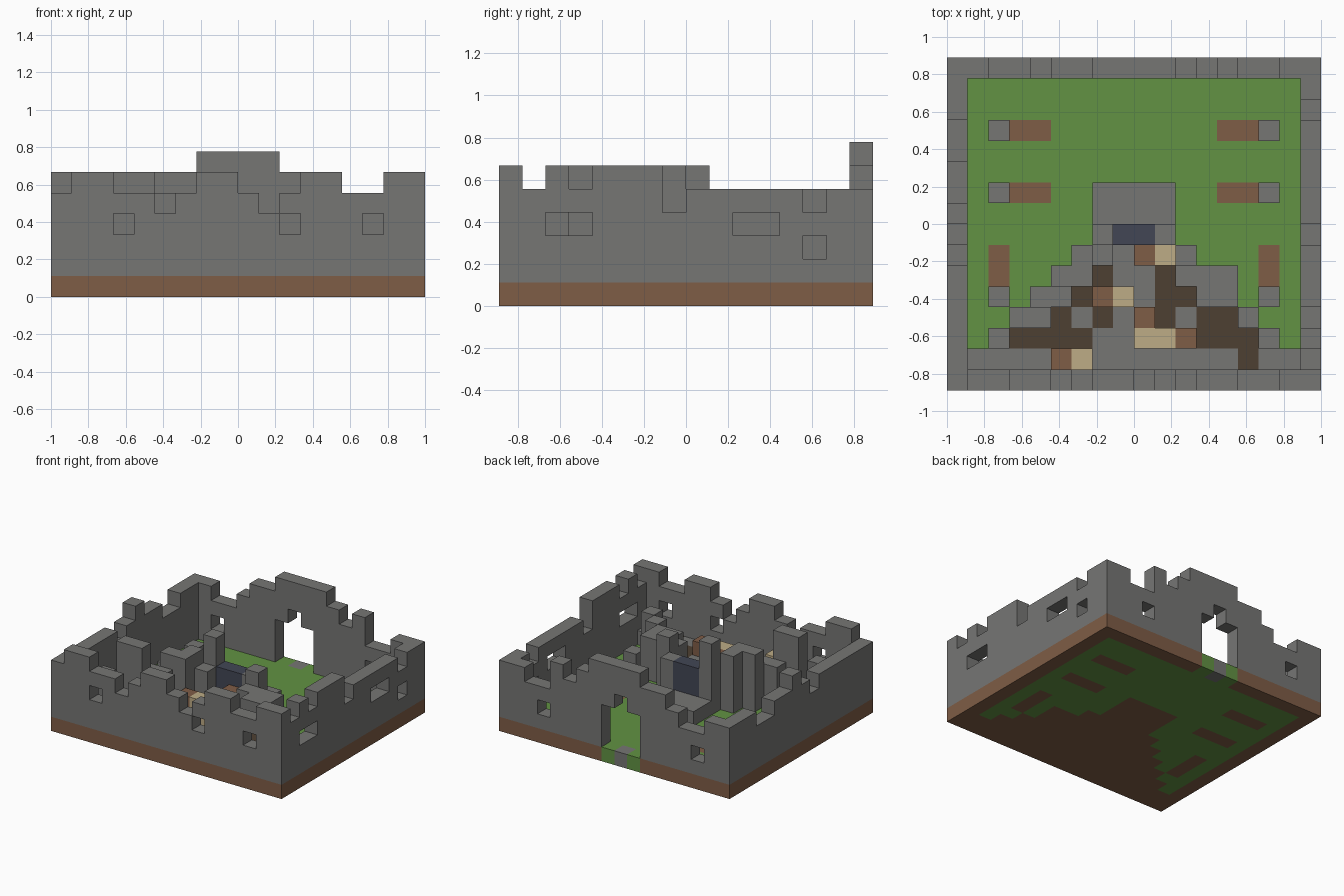
import bpy, bmesh
from mathutils import Vector

cube = bpy.data.objects.get("Cube")
if cube:
    bpy.data.objects.remove(cube)

NX, NY = 18, 16
U = 2 / NX

# Materials
def make_material(name, rgb):
    m = bpy.data.materials.new(name)
    m.use_nodes = True
    m.diffuse_color = (*rgb, 1)
    bsdf = next(n for n in m.node_tree.nodes if n.type == "BSDF_PRINCIPLED")
    bsdf.inputs["Base Color"].default_value = (*rgb, 1)
    bsdf.inputs["Roughness"].default_value = 1
    return m

MATS = {
    "stone": make_material("grey stone", (.18, .18, .175)),
    "grass": make_material("grass green", (.122, .288, .056)),
    "dirt": make_material("dirt brown", (.212, .109, .061)),
    "timber": make_material("dark timber", (.076, .051, .032)),
    "plank": make_material("pale plank", (.515, .413, .238)),
    "slate": make_material("blue slate", (.054, .061, .089)),
}

# Block grid: cell -> (part, material)
blocks = {}

def column(i, j, bottom, top, part, mat):
    for k in range(bottom, top):
        blocks[i, j, k] = (part, mat)

# Interior plan, listed from the front row to the back row
KEY = {
    "S": ("stone_floor", "stone", 2),
    "T": ("ruin_walls", "stone", 4),
    "U": ("ruin_walls", "stone", 5),
    "V": ("ruin_walls", "stone", 6),
    "H": ("headstones", "stone", 2),
    "D": ("timber_floor", "timber", 2),
    "B": ("brown_crates", "dirt", 3),
    "P": ("plank_crates", "plank", 3),
    "N": ("slate_panel", "slate", 4),
    "d": ("graves", "dirt", 1),
}
OPEN = "." * 16
PLAN = [
    "SSSSBPSSSSSSSDSS",
    ".TDDDDSSPPBDDDT.",
    "..VVDSDSBDSDDT..",
    ".H.TTDBPSDDTT.H.",
    ".d..UUDSSDTTT.d.",
    ".d...UTSBPU...d.",
    "......VNNT......",
    "......SSSS......",
    ".Hdd..SSSS..ddH.",
    OPEN, OPEN,
    ".Hdd........ddH.",
    OPEN, OPEN,
]

# Ground: dirt everywhere, grass where the yard is open
for i in range(NX):
    for j in range(NY):
        column(i, j, 0, 1, "ground", "dirt")
for j, row in enumerate(PLAN, 1):
    for i, letter in enumerate(row, 1):
        if letter == ".":
            column(i, j, 0, 1, "ground", "grass")
        else:
            part, mat, top = KEY[letter]
            column(i, j, 1, top, part, mat)

# Outer walls with broken tops
for j, (l, r) in enumerate(zip("5555554565544555", "6565666455555455")):
    column(0, j, 1, int(l), "right_side_wall", "stone")
    column(NX - 1, j, 1, int(r), "left_side_wall", "stone")
for i, (f, b) in enumerate(zip("566554566545665566", "554456677776564455")):
    column(i, 0, 1, int(f), "front_wall", "stone")
    column(i, NY - 1, 1, int(b), "back_wall", "stone")

# Window openings
windows = [(3, 0, 3), (11, 0, 3), (15, 0, 3), (2, 15, 2), (14, 15, 2),
           (17, 2, 3), (17, 3, 3), (17, 10, 3), (17, 11, 3), (17, 13, 2)]
for cell in windows:
    blocks.pop(cell, None)

# Gateway with a pointed top and a paved sill
for i, top in ((7, 4), (8, 5), (9, 4)):
    for k in range(1, top):
        blocks.pop((i, NY - 1, k), None)
    column(i, NY - 1, 0, 1, "ground", "stone" if i == 8 else "grass")

# Build one mesh per part from the exposed block sides
def block_side(bm, cell, axis, sign, index):
    a, b = (axis + 1) % 3, (axis + 2) % 3
    loop = [(0, 0), (1, 0), (1, 1), (0, 1)]
    verts = []
    for u, v in loop if sign > 0 else reversed(loop):
        p = Vector(cell)
        p[axis] += sign > 0
        p[a] += u
        p[b] += v
        p -= Vector((NX / 2, NY / 2, 0))
        verts.append(bm.verts.new(p * U))
    bm.faces.new(verts).material_index = index

def build_part(part):
    cells = {c: m for c, (p, m) in blocks.items() if p == part}
    names = sorted(set(cells.values()))
    bm = bmesh.new()
    for cell, mat in cells.items():
        for axis in range(3):
            for sign in (-1, 1):
                near = list(cell)
                near[axis] += sign
                if tuple(near) not in blocks:
                    block_side(bm, cell, axis, sign, names.index(mat))
    bmesh.ops.remove_doubles(bm, verts=bm.verts, dist=U / 100)
    bmesh.ops.dissolve_limit(bm, angle_limit=.01, verts=bm.verts,
                             edges=bm.edges, delimit={"MATERIAL"})
    mesh = bpy.data.meshes.new(part)
    bm.to_mesh(mesh)
    bm.free()
    for n in names:
        mesh.materials.append(MATS[n])
    bpy.context.collection.objects.link(bpy.data.objects.new(part, mesh))

for part in sorted({p for p, m in blocks.values()}):
    build_part(part)
